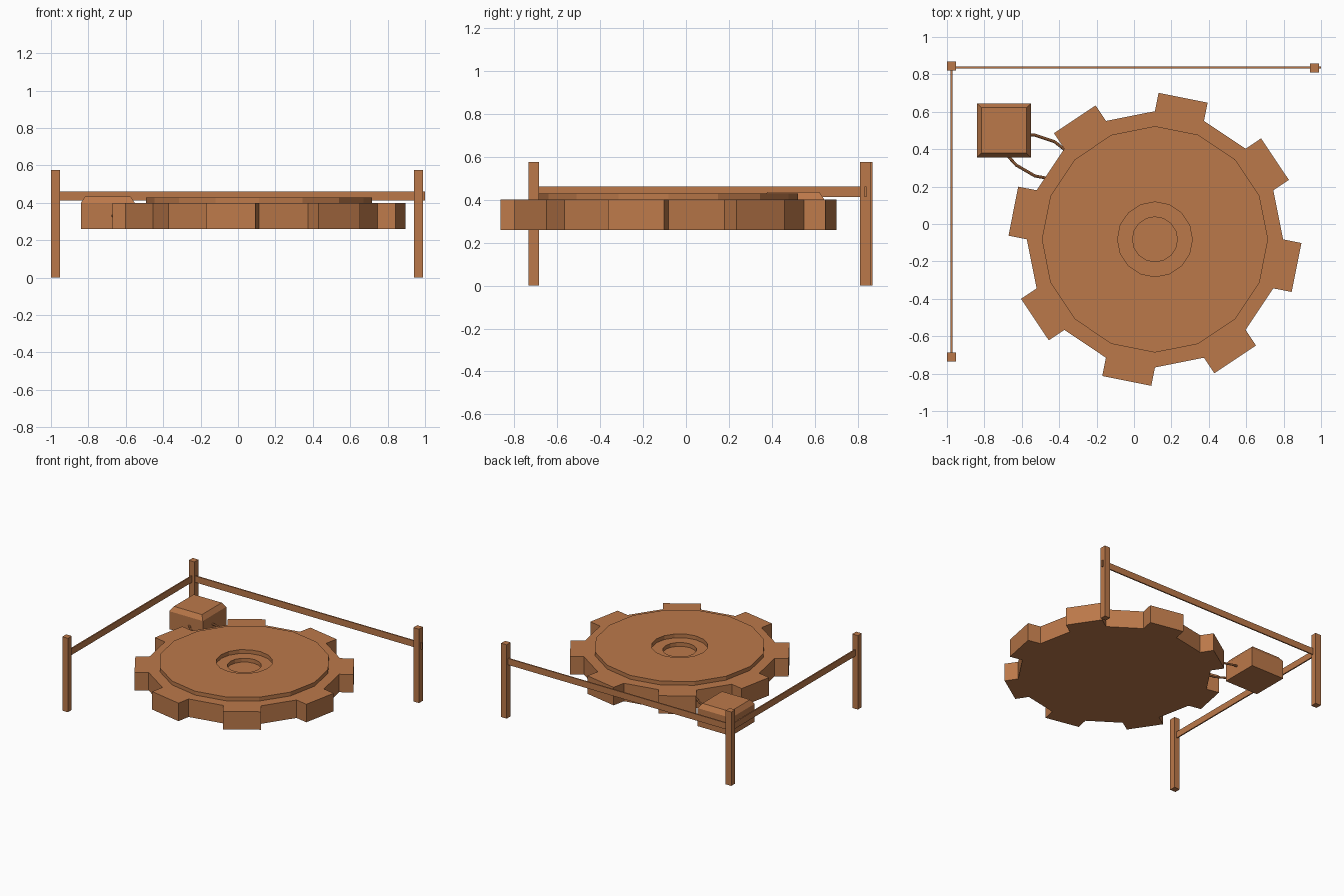
import bpy, bmesh, math
from mathutils import Vector

if "Cube" in bpy.data.objects:
    bpy.data.objects.remove(bpy.data.objects["Cube"])

wood = bpy.data.materials.new("warm brown")
wood.diffuse_color = (0.50, 0.19, 0.068, 1)
wood.use_nodes = True
wood.node_tree.nodes["Principled BSDF"].inputs["Base Color"].default_value = wood.diffuse_color


def finish(name, bm):
    bmesh.ops.recalc_face_normals(bm, faces=bm.faces)
    me = bpy.data.meshes.new(name)
    bm.to_mesh(me)
    bm.free()
    me.materials.append(wood)
    ob = bpy.data.objects.new(name, me)
    bpy.context.collection.objects.link(ob)
    return ob


def add_box(name, lo, hi, hip=0.0, inset=0.0):
    """Box between two corners, with an optional sloped cap on top."""
    bm = bmesh.new()
    bmesh.ops.create_cube(bm, size=1)
    lo, hi = Vector(lo), Vector(hi)
    for v in bm.verts:
        v.co = Vector([lo[i] + (v.co[i] + 0.5) * (hi[i] - lo[i]) for i in range(3)])
    if hip:
        top = max(bm.faces, key=lambda f: f.calc_center_median().z)
        bmesh.ops.inset_region(bm, faces=[top], thickness=inset)
        for v in top.verts:
            v.co.z += hip
    return finish(name, bm)


# Gear: stepped 16-sided lathe, alternate rim faces pulled out as teeth
SIDES = 16
CX, CY = 0.112, -0.082
profile = [(0.685, 0.26), (0.685, 0.40), (0.605, 0.40), (0.605, 0.43),
           (0.20, 0.43), (0.20, 0.40), (0.12, 0.40), (0.12, 0.37)]
bm = bmesh.new()
rings = []
for r, z in profile:
    rings.append([bm.verts.new((CX + r * math.cos(math.tau * k / SIDES),
                                CY + r * math.sin(math.tau * k / SIDES), z))
                  for k in range(SIDES)])
rim = []
for i in range(len(rings) - 1):
    for k in range(SIDES):
        n = (k + 1) % SIDES
        f = bm.faces.new((rings[i][k], rings[i][n], rings[i + 1][n], rings[i + 1][k]))
        if i == 0 and k % 2 == 1:
            rim.append((f, math.tau * (k + 0.5) / SIDES))
bm.faces.new(rings[0][::-1])
bm.faces.new(rings[-1])
for f, a in rim:
    tooth = bmesh.ops.extrude_discrete_faces(bm, faces=[f])["faces"][0]
    bmesh.ops.translate(bm, verts=tooth.verts,
                        vec=(0.1 * math.cos(a), 0.1 * math.sin(a), 0))
finish("gear_wheel", bm)

# Motor box with hipped lid
add_box("motor_box", (-0.84, 0.355, 0.26), (-0.552, 0.645, 0.40), 0.035, 0.033)

# Fence posts and rails
for name, x, y in (("front_left_post", -0.975, -0.71),
                   ("back_left_post", -0.975, 0.846),
                   ("back_right_post", 0.966, 0.835)):
    add_box(name, (x - 0.024, y - 0.024, 0), (x + 0.024, y + 0.024, 0.575))
add_box("back_rail", (-0.97, 0.832, 0.412), (1.0, 0.842, 0.462))
add_box("left_rail", (-0.98, -0.70, 0.412), (-0.97, 0.84, 0.462))


# Hoses between motor box and gear
def add_hose(name, pts, z=0.33, r=0.008, sides=8):
    pts = [Vector((x, y, z)) for x, y in pts]
    bm = bmesh.new()
    loops = []
    for i, p in enumerate(pts):
        d = (pts[min(i + 1, len(pts) - 1)] - pts[max(i - 1, 0)]).normalized()
        side = Vector((-d.y, d.x, 0))
        loops.append([bm.verts.new(p + side * r * math.cos(math.tau * k / sides)
                                   + Vector((0, 0, r * math.sin(math.tau * k / sides))))
                      for k in range(sides)])
    for a, b in zip(loops, loops[1:]):
        for k in range(sides):
            n = (k + 1) % sides
            bm.faces.new((a[k], a[n], b[n], b[k]))
    bm.faces.new(loops[0])
    bm.faces.new(loops[-1])
    finish(name, bm)


add_hose("upper_hose", [(-0.57, 0.478), (-0.53, 0.475), (-0.425, 0.44), (-0.36, 0.39)])
add_hose("lower_hose", [(-0.68, 0.37), (-0.63, 0.315), (-0.53, 0.257), (-0.45, 0.242)])
